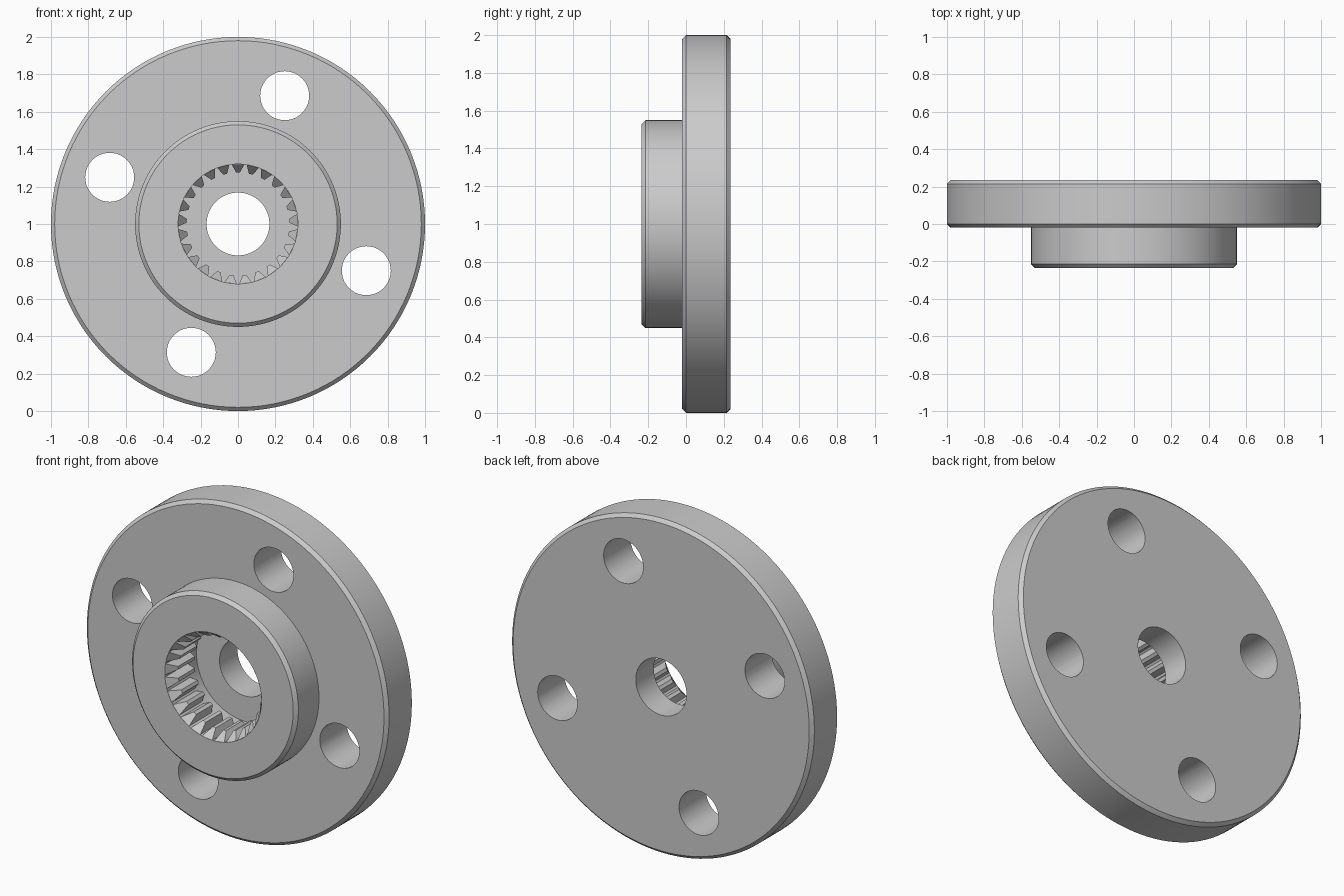
import bpy, bmesh, math

if "Cube" in bpy.data.objects:
    bpy.data.objects.remove(bpy.data.objects["Cube"])

metal = bpy.data.materials.new("grey metal")
metal.diffuse_color = (0.6, 0.6, 0.6, 1)
metal.use_nodes = True
metal.node_tree.nodes["Principled BSDF"].inputs["Base Color"].default_value = metal.diffuse_color
SEG = 128


def make_object(name, bm):
    bmesh.ops.recalc_face_normals(bm, faces=bm.faces)
    mesh = bpy.data.meshes.new(name)
    bm.to_mesh(mesh)
    bm.free()
    mesh.materials.append(metal)
    obj = bpy.data.objects.new(name, mesh)
    bpy.context.collection.objects.link(obj)
    return obj


def polar(r, a, y):
    return (r * math.cos(a), y, 1 + r * math.sin(a))


def lathe(name, profile):
    # spin a closed (radius, y) profile about the y axis at z = 1
    bm = bmesh.new()
    rings = [[bm.verts.new(polar(r, 2 * math.pi * i / SEG, y)) for r, y in profile]
             for i in range(SEG)]
    n = len(profile)
    for i in range(SEG):
        a, b = rings[i], rings[(i + 1) % SEG]
        for j in range(n):
            k = (j + 1) % n
            bm.faces.new((a[j], a[k], b[k], b[j]))
    return make_object(name, bm)


# Flange with chamfered rims, front boss, splined socket and screw bore
BACK, STEP, FRONT, FLOOR, C = 0.235, -0.02, -0.235, 0.065, 0.02
body = lathe("flanged_hub", [
    (0.168, BACK), (1 - C, BACK), (1, BACK - C), (1, STEP + C), (1 - C, STEP),
    (0.55, STEP), (0.55, FRONT + C), (0.55 - C, FRONT),
    (0.32, FRONT), (0.32, FLOOR), (0.168, FLOOR)])

# Four mounting holes through the flange
for i in range(4):
    a = math.radians(70 + 90 * i)
    bpy.ops.mesh.primitive_cylinder_add(vertices=48, radius=0.131, depth=1,
                                        location=polar(0.73, a, 0.1),
                                        rotation=(math.pi / 2, 0, 0))
    cutter = bpy.context.object
    cutter.name = "hole_cutter"
    cutter.hide_render = True
    mod = body.modifiers.new("hole", 'BOOLEAN')
    mod.operation = 'DIFFERENCE'
    mod.solver = 'EXACT'
    mod.object = cutter
    bpy.context.view_layer.objects.active = body
    bpy.ops.object.modifier_apply(modifier=mod.name)
    bpy.data.objects.remove(cutter)

bpy.ops.object.select_all(action='DESELECT')
body.select_set(True)
bpy.context.view_layer.objects.active = body
bpy.ops.object.shade_smooth_by_angle(angle=math.radians(30))

# Spline teeth with sloped lead-in ends
TEETH, TOOTH_END = 25, -0.02
bm = bmesh.new()
for i in range(TEETH):
    a = math.pi / 2 + 2 * math.pi * i / TEETH
    wide, tip = 0.034 / 0.32, 0.010 / 0.275
    front = [bm.verts.new(polar(r, a + d, y)) for r, d, y in (
        (0.321, -wide, FRONT), (0.275, -tip, FRONT + 0.06),
        (0.275, tip, FRONT + 0.06), (0.321, wide, FRONT))]
    back = [bm.verts.new((v.co.x, TOOTH_END, v.co.z)) for v in front]
    bm.faces.new(front)
    bm.faces.new(back[::-1])
    for j in range(4):
        k = (j + 1) % 4
        bm.faces.new((front[j], front[k], back[k], back[j]))
make_object("spline_teeth", bm)
